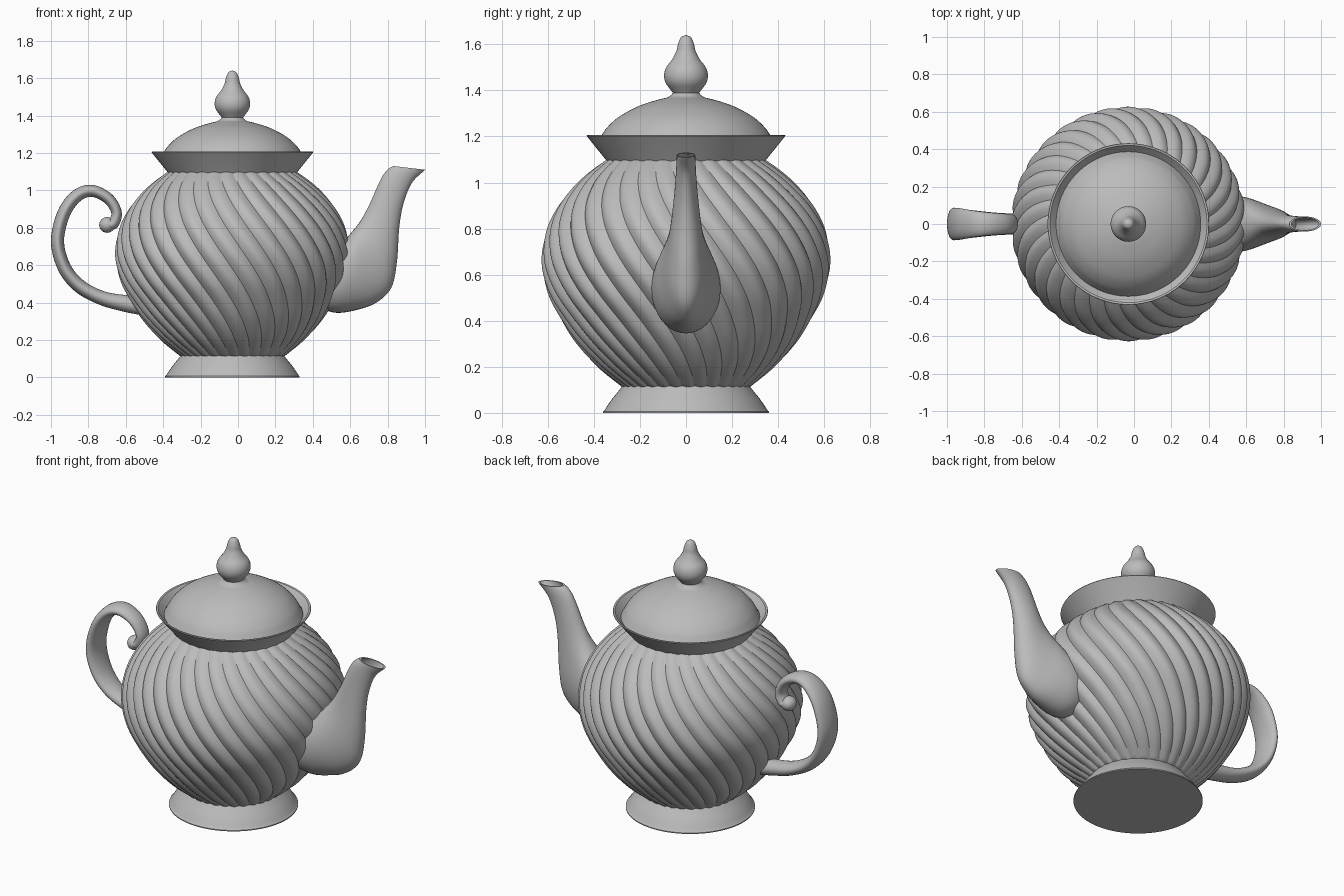
import bpy, bmesh, math
from mathutils import Vector

cube = bpy.data.objects.get("Cube")
if cube:
    bpy.data.objects.remove(cube)

CX = -0.03          # axis of the pot
LOBES = 32

clay = bpy.data.materials.new("grey clay")
clay.use_nodes = True
GREY = (0.5, 0.5, 0.5, 1)
clay.diffuse_color = GREY
clay.node_tree.nodes["Principled BSDF"].inputs["Base Color"].default_value = GREY


def spline(pts, steps):
    """Catmull-Rom curve through tuples of any length."""
    pts = [Vector(p) for p in pts]
    ext = [2 * pts[0] - pts[1]] + pts + [2 * pts[-1] - pts[-2]]
    out = []
    for i in range(1, len(ext) - 2):
        a, b, c, d = ext[i - 1:i + 3]
        for s in range(steps):
            t = s / steps
            out.append(0.5 * (2 * b + (c - a) * t + (2 * a - 5 * b + 4 * c - d) * t ** 2
                              + (3 * b - a - 3 * c + d) * t ** 3))
    return out + [pts[-1]]


def skin(name, rings, cap_start=True, cap_end=True, angle=30):
    """Join rings of points with quads and make a smooth object."""
    bm = bmesh.new()
    vs = [[bm.verts.new(p) for p in ring] for ring in rings]
    n = len(rings[0])
    for low, high in zip(vs, vs[1:]):
        for i in range(n):
            j = (i + 1) % n
            bm.faces.new((low[i], low[j], high[j], high[i]))
    if cap_start:
        bm.faces.new(vs[0][::-1])
    if cap_end:
        bm.faces.new(vs[-1])
    bmesh.ops.recalc_face_normals(bm, faces=bm.faces)
    mesh = bpy.data.meshes.new(name)
    bm.to_mesh(mesh)
    bm.free()
    mesh.materials.append(clay)
    ob = bpy.data.objects.new(name, mesh)
    bpy.context.collection.objects.link(ob)
    bpy.ops.object.select_all(action='DESELECT')
    ob.select_set(True)
    bpy.context.view_layer.objects.active = ob
    bpy.ops.object.shade_smooth_by_angle(angle=math.radians(angle))
    return ob


def circle(r, z, n=96):
    return [(CX + r * math.cos(a), r * math.sin(a), z)
            for a in (math.tau * i / n for i in range(n))]


def lathe(name, profile):
    return skin(name, [circle(r, z) for r, z in profile])


def oval(x, z, hx, hz, w, n=40):
    """Ellipse spanned by a half axis in the xz plane and a half width in y."""
    return [(x + hx * math.cos(a), w * math.sin(a), z + hz * math.cos(a))
            for a in (math.tau * i / n for i in range(n))]


# Body: round pot with twisted, scalloped lobes
def lobed_ring(r, z):
    n = LOBES * 12
    twist = math.radians(65) * (1.1 - z)
    ring = []
    for i in range(n):
        a = math.tau * i / n
        rr = r * (1 - 0.035 * (1 - abs(math.sin(a * LOBES / 2))))
        ring.append((CX + rr * math.cos(a + twist), rr * math.sin(a + twist), z))
    return ring


body_profile = [(0.275, 0.11), (0.385, 0.2), (0.475, 0.3), (0.54, 0.4), (0.6, 0.52),
                (0.627, 0.65), (0.61, 0.78), (0.56, 0.89), (0.49, 0.98),
                (0.42, 1.045), (0.345, 1.1)]
skin("body", [lobed_ring(r, z) for r, z in spline(body_profile, 5)], angle=40)

# Foot
lathe("foot", [(0.36, 0), (0.36, 0.006)]
      + spline([(0.355, 0.01), (0.325, 0.055), (0.293, 0.095), (0.265, 0.13)], 5))

# Flared collar with an open inside
lathe("collar", [(0.335, 1.08), (0.345, 1.095), (0.432, 1.203), (0.43, 1.207),
                 (0.42, 1.205), (0.335, 1.11)])

# Domed lid and its finial
lathe("lid", [(0.36, 1.14), (0.388, 1.165)]
      + spline([(0.375, 1.19), (0.35, 1.23), (0.305, 1.275), (0.25, 1.31), (0.19, 1.338),
                (0.12, 1.36), (0.08, 1.37), (0.06, 1.385), (0.055, 1.4)], 5))
lathe("finial", spline([(0.05, 1.38), (0.065, 1.4), (0.088, 1.432), (0.095, 1.465),
                        (0.086, 1.5), (0.06, 1.535), (0.042, 1.57), (0.035, 1.6),
                        (0.022, 1.63), (0.002, 1.64)], 5))

# Spout: outer x z, inner x z, half width
spout_sections = [(0.43, 0.37, 0.43, 0.70, 0.14), (0.53, 0.345, 0.56, 0.735, 0.15),
                  (0.64, 0.362, 0.61, 0.78, 0.135), (0.74, 0.4, 0.65, 0.83, 0.108),
                  (0.82, 0.48, 0.68, 0.88, 0.085), (0.85, 0.62, 0.71, 0.94, 0.068),
                  (0.862, 0.8, 0.745, 1.02, 0.054), (0.885, 0.93, 0.775, 1.08, 0.046),
                  (0.93, 1.04, 0.805, 1.115, 0.042), (1.0, 1.11, 0.83, 1.13, 0.04)]


def spout_ring(s, shrink=1.0):
    ox, oz, ix, iz, w = s
    return oval((ox + ix) / 2, (oz + iz) / 2, (ix - ox) / 2 * shrink,
                (iz - oz) / 2 * shrink, w * shrink)


outline = spline(spout_sections, 6)
skin("spout", [spout_ring(s) for s in outline]
     + [spout_ring(s, 0.86) for s in outline[:-16:-1]])

# Handle: x, z, half thickness, half width along a curling path
path = spline([(-0.47, 0.38, 0.055, 0.06), (-0.6, 0.395, 0.045, 0.055),
               (-0.73, 0.425, 0.038, 0.06), (-0.85, 0.49, 0.037, 0.072),
               (-0.93, 0.59, 0.036, 0.082), (-0.965, 0.73, 0.035, 0.087),
               (-0.93, 0.88, 0.035, 0.084), (-0.86, 0.972, 0.034, 0.072),
               (-0.78, 0.997, 0.032, 0.062), (-0.695, 0.957, 0.03, 0.055),
               (-0.65, 0.885, 0.028, 0.05), (-0.665, 0.825, 0.03, 0.048),
               (-0.7, 0.815, 0.03, 0.045)], 6)
rings = []
for i, (x, z, t, w) in enumerate(path):
    d = path[min(i + 1, len(path) - 1)] - path[max(i - 1, 0)]
    length = math.hypot(d[0], d[1])
    rings.append(oval(x, z, -d[1] / length * t, d[0] / length * t, w))
skin("handle", rings)

# Rounded end of the curl
skin("handle_curl", [oval(-0.7, 0.815 + 0.042 * math.cos(a), 0.042 * math.sin(a), 0,
                          0.048 * math.sin(a))
                     for a in (math.pi * (k + 0.1) / 16.2 for k in range(17))])
